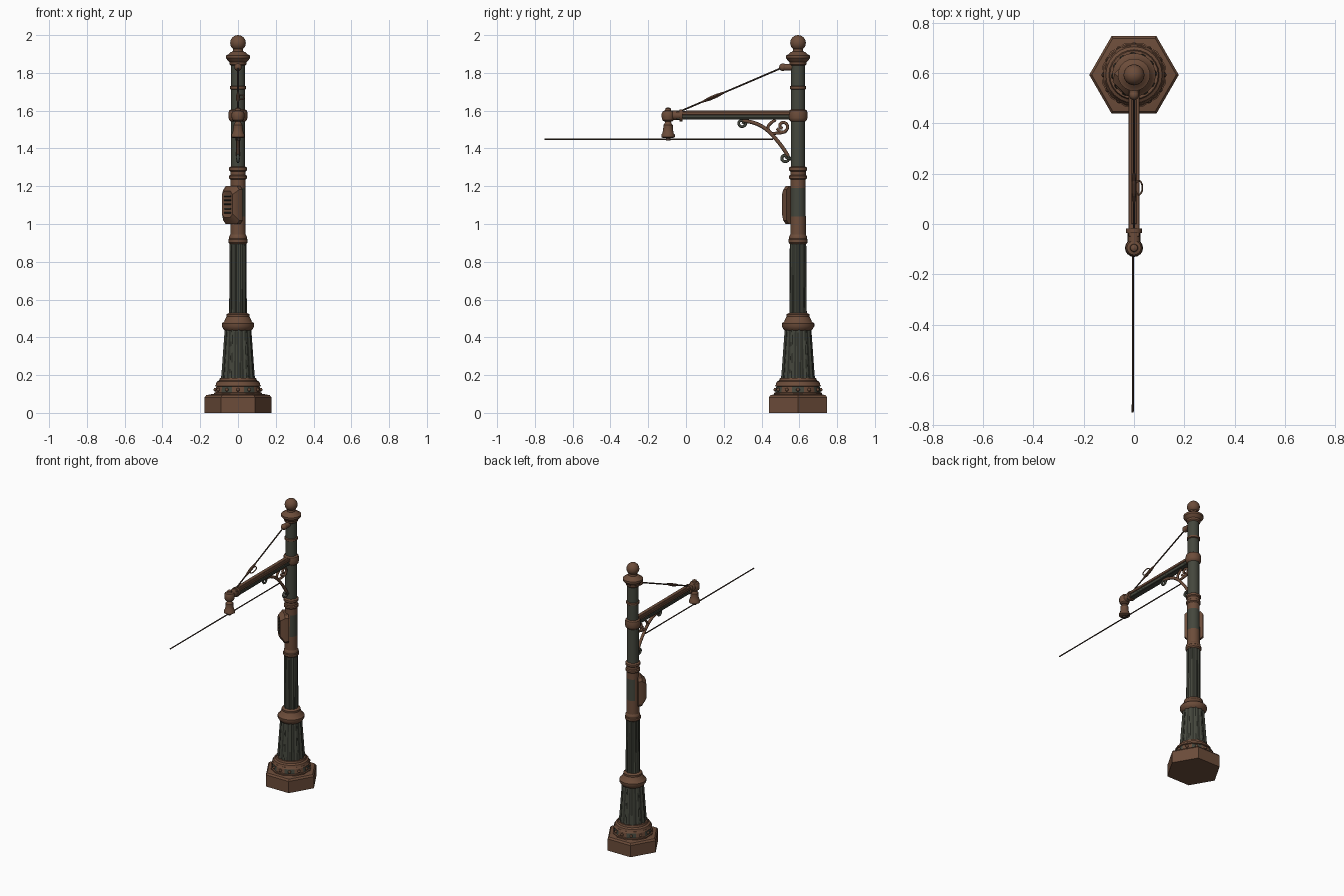
import bpy, bmesh, math
from mathutils import Vector, Matrix

if "Cube" in bpy.data.objects:
    bpy.data.objects.remove(bpy.data.objects["Cube"])

PY = 0.593  # pole axis position along y


def material(name, col):
    m = bpy.data.materials.new(name)
    m.diffuse_color = (*col, 1)
    m.use_nodes = True
    m.node_tree.nodes["Principled BSDF"].inputs["Base Color"].default_value = m.diffuse_color
    return m


RUST, GREEN, DARK, WIRE = 0, 1, 2, 3
MATS = [material("rust_brown", (0.15, 0.073, 0.042)),
        material("weathered_green", (0.058, 0.062, 0.046)),
        material("dark_groove", (0.028, 0.03, 0.023)),
        material("dark_wire", (0.05, 0.03, 0.021))]


def finish(ob, angle=35):
    bpy.ops.object.select_all(action='DESELECT')
    ob.select_set(True)
    bpy.context.view_layer.objects.active = ob
    bpy.ops.object.shade_smooth_by_angle(angle=math.radians(angle))
    return ob


def from_bmesh(name, bm, mat=None):
    bmesh.ops.recalc_face_normals(bm, faces=bm.faces)
    me = bpy.data.meshes.new(name)
    for m in MATS:
        me.materials.append(m)
    if mat is not None:
        for f in bm.faces:
            f.material_index = mat
    bm.to_mesh(me)
    bm.free()
    ob = bpy.data.objects.new(name, me)
    bpy.context.collection.objects.link(ob)
    return finish(ob)


def lathe(name, profile, mat, seg=32, centre=(0, PY), flutes=0, depth=0.07, turn=0.0, rule=None):
    """Revolve (radius, z) pairs about a vertical axis, optionally cutting flutes."""
    bm = bmesh.new()
    if flutes:
        seg = flutes * 4
    rings = []
    for r, z in profile:
        ring = []
        for i in range(seg):
            a = math.tau * i / seg + turn
            k = 1 - depth if flutes and i % 4 > 1 else 1
            ring.append(bm.verts.new((centre[0] + r * k * math.cos(a),
                                      centre[1] + r * k * math.sin(a), z)))
        rings.append(ring)
    for lo, hi in zip(rings, rings[1:]):
        for i in range(seg):
            j = (i + 1) % seg
            f = bm.faces.new((lo[i], lo[j], hi[j], hi[i]))
            f.material_index = DARK if flutes and i % 4 == 2 else mat
            if rule:
                f.material_index = rule(f.calc_center_median(), i)
    for ring in (rings[0], rings[-1]):
        bm.faces.new(ring).material_index = mat
    return from_bmesh(name, bm)


def box(name, lo, hi, mat, bevel=0.003):
    bm = bmesh.new()
    bmesh.ops.create_cube(bm, size=1)
    for v in bm.verts:
        v.co = Vector([(a + b) / 2 + c * (b - a) for a, b, c in zip(lo, hi, v.co)])
    bmesh.ops.bevel(bm, geom=bm.edges[:], offset=bevel, segments=1, affect='EDGES')
    return from_bmesh(name, bm, mat)


def ball(name, pos, r, mat, scale=(1, 1, 1), u=24):
    bm = bmesh.new()
    bmesh.ops.create_uvsphere(bm, u_segments=u, v_segments=u // 2, radius=r)
    bmesh.ops.scale(bm, vec=scale, verts=bm.verts)
    bmesh.ops.translate(bm, vec=pos, verts=bm.verts)
    return from_bmesh(name, bm, mat)


def rod(name, a, b, r1, mat, r2=None, seg=16):
    a, b = Vector(a), Vector(b)
    d = b - a
    bm = bmesh.new()
    m = Matrix.Translation((a + b) / 2) @ d.to_track_quat('Z', 'Y').to_matrix().to_4x4()
    bmesh.ops.create_cone(bm, cap_ends=True, segments=seg, radius1=r1,
                          radius2=r1 if r2 is None else r2, depth=d.length, matrix=m)
    return from_bmesh(name, bm, mat)


def tube(name, pts, r, mat, cyclic=False):
    cu = bpy.data.curves.new(name, 'CURVE')
    cu.dimensions = '3D'
    cu.bevel_depth, cu.bevel_resolution, cu.resolution_u = r, 2, 6
    cu.use_fill_caps = True
    sp = cu.splines.new('BEZIER')
    sp.bezier_points.add(len(pts) - 1)
    for p, co in zip(sp.bezier_points, pts):
        p.co = co
        p.handle_left_type = p.handle_right_type = 'AUTO'
    sp.use_cyclic_u = cyclic
    cu.materials.append(MATS[mat])
    ob = bpy.data.objects.new(name, cu)
    bpy.context.collection.objects.link(ob)
    finish_sel = bpy.context.view_layer.objects
    bpy.ops.object.select_all(action='DESELECT')
    ob.select_set(True)
    finish_sel.active = ob
    bpy.ops.object.convert(target='MESH')
    return finish(bpy.context.view_layer.objects.active, 50)


def spiral(cy, cz, r, start, sweep, n=9):
    """Points of an inward scroll in the x = 0 plane."""
    out = []
    for i in range(n):
        t = i / (n - 1)
        a = math.radians(start + sweep * t)
        k = r * (1 - 0.7 * t)
        out.append((0, cy + k * math.cos(a), cz + k * math.sin(a)))
    return out


# Hexagonal plinth and riveted tier
lathe("plinth", [(0.178, 0), (0.178, 0.082), (0.168, 0.094), (0.135, 0.1)], RUST, seg=6)
lathe("riveted_tier", [(0.131, 0.098), (0.131, 0.106), (0.124, 0.109), (0.119, 0.139), (0.126, 0.142),
                       (0.12, 0.152)], RUST, seg=12, turn=math.pi / 12,
      rule=lambda c, i: GREEN if 0.112 < c.z < 0.136 and i % 2 else RUST)
for i in range(12):
    a = math.tau * i / 12
    ball("rivet", (0.12 * math.cos(a), PY + 0.12 * math.sin(a), 0.123), 0.01, RUST, u=10)
lathe("base_moulding", [(0.118, 0.15), (0.112, 0.165), (0.1, 0.172), (0.096, 0.185)], RUST, seg=24)

# Fluted column and collars
lathe("fluted_pedestal", [(0.09, 0.18), (0.085, 0.24), (0.07, 0.45)], GREEN, flutes=12)
lathe("pedestal_collar", [(0.068, 0.435), (0.076, 0.442), (0.086, 0.458), (0.086, 0.474), (0.074, 0.482),
                          (0.064, 0.505), (0.06, 0.51), (0.06, 0.522), (0.046, 0.53)], RUST)
lathe("fluted_shaft", [(0.047, 0.52), (0.044, 0.905)], GREEN, flutes=10, depth=0.09)
lathe("middle_collar", [(0.044, 0.895), (0.051, 0.903), (0.051, 0.918), (0.047, 0.922), (0.047, 0.934),
                        (0.04, 0.945)], RUST)


def worn(c, i):
    # flaked patch on the right and rear of the middle shaft
    return GREEN if 1.04 < c.z < 1.2 and (c.x > 0.014 or c.y > PY + 0.025) else RUST


lathe("middle_shaft", [(0.041, 0.94), (0.041, 1.04), (0.04, 1.12), (0.04, 1.19), (0.04, 1.26)], RUST, rule=worn)
lathe("upper_collar", [(0.04, 1.235), (0.047, 1.242), (0.047, 1.255), (0.041, 1.26), (0.041, 1.278),
                       (0.048, 1.284), (0.048, 1.298), (0.038, 1.305)], RUST)
lathe("upper_shaft", [(0.038, 1.295), (0.037, 1.85)], GREEN)
lathe("arm_collar", [(0.038, 1.542), (0.047, 1.55), (0.05, 1.562), (0.05, 1.588), (0.047, 1.6),
                     (0.037, 1.607)], RUST)
lathe("thin_ring", [(0.037, 1.712), (0.043, 1.716), (0.043, 1.728), (0.037, 1.732)], RUST)
lathe("capital", [(0.037, 1.838), (0.044, 1.845), (0.046, 1.858), (0.056, 1.868), (0.064, 1.878),
                  (0.064, 1.892), (0.05, 1.898), (0.042, 1.908), (0.028, 1.914), (0.026, 1.935)], RUST)
ball("finial_ball", (0, PY, 1.9585), 0.0415, RUST)

# Chamfered service box on the front left of the pole
bm = bmesh.new()
loops = []
for d, w, z0, z1 in ((0.025, 0.06, 1.0, 1.2), (0.05, 0.06, 1.0, 1.2), (0.08, 0.04, 1.035, 1.175)):
    c = 0.018
    shape = [(-w, z0 + c), (-w + c, z0), (w - c, z0), (w, z0 + c),
             (w, z1 - c), (w - c, z1), (-w + c, z1), (-w, z1 - c)]
    loops.append([bm.verts.new((-(d + s) * 0.7071, PY + (s - d) * 0.7071, z)) for s, z in shape])
for lo, hi in zip(loops, loops[1:]):
    for i in range(8):
        bm.faces.new((lo[i], lo[(i + 1) % 8], hi[(i + 1) % 8], hi[i]))
bm.faces.new(loops[0])
front = bm.faces.new(loops[-1])
bmesh.ops.recalc_face_normals(bm, faces=bm.faces)
rim = bmesh.ops.inset_region(bm, faces=[front], thickness=0.008, depth=-0.004)
from_bmesh("service_box", bm)
for i in range(5):
    z = 1.06 + i * 0.022
    rod("box_slat", (-0.0725, PY - 0.037, z), (-0.037, PY - 0.0725, z), 0.004, DARK, seg=6)

# Horizontal arm: flanged beam
box("arm_top_flange", (-0.022, -0.05, 1.577), (0.022, PY - 0.03, 1.597), RUST)
box("arm_web", (-0.016, -0.05, 1.56), (0.016, PY - 0.03, 1.58), GREEN)
box("arm_bottom_flange", (-0.021, -0.05, 1.552), (0.021, PY - 0.03, 1.564), GREEN)
box("arm_top_rib", (-0.01, 0.0, 1.595), (0.01, PY - 0.04, 1.601), RUST, 0.002)
rod("arm_end_ring", (0, -0.035, 1.575), (0, -0.018, 1.575), 0.032, RUST)
rod("arm_neck", (0, -0.095, 1.575), (0, -0.03, 1.575), 0.025, RUST)

# End fitting and hanging insulator bell
TIP = (0, -0.095)
lathe("end_fitting", [(0.02, 1.542), (0.03, 1.55), (0.034, 1.565), (0.034, 1.585), (0.028, 1.597),
                      (0.016, 1.601), (0.014, 1.612), (0.006, 1.617)], RUST, 16, TIP)
lathe("hanging_bell", [(0.026, 1.455), (0.036, 1.46), (0.036, 1.472), (0.029, 1.482), (0.025, 1.51),
                       (0.025, 1.525), (0.018, 1.532), (0.014, 1.55)], RUST, 16, TIP)
rod("wire_clamp", (0, -0.095, 1.442), (0, -0.095, 1.46), 0.012, WIRE)
rod("contact_wire", (-0.005, -0.75, 1.448), (-0.003, 0.46, 1.448), 0.004, WIRE, seg=8)

# Tie rod with turnbuckle
A, B = Vector((0, -0.03, 1.597)), Vector((0, 0.515, 1.83))
rod("tie_rod", A, B, 0.0045, WIRE, seg=8)
u = (B - A).normalized()
mid = A.lerp(B, 0.32)
for s in (-1, 1):
    rod("turnbuckle_end", mid + u * 0.02 * s, mid + u * 0.07 * s, 0.01, RUST, 0.004, 10)
rod("turnbuckle_body", mid - u * 0.021, mid + u * 0.021, 0.01, RUST, seg=10)
side = Vector((1, 0, 0))
tube("turnbuckle_loop", [mid + side * (0.019 + 0.014 * math.cos(math.tau * k / 8))
                         + u * 0.03 * math.sin(math.tau * k / 8) for k in range(8)], 0.0035, RUST, True)
rod("tie_anchor", (0, 0.515, 1.83), (0, PY - 0.03, 1.83), 0.018, RUST)
ball("tie_anchor_knob", (0, 0.513, 1.83), 0.02, RUST)

# Scrolled bracket beneath the arm
tube("main_brace", [(0, 0.30, 1.548), (0, 0.37, 1.532), (0, 0.43, 1.497), (0, 0.48, 1.445),
                    (0, 0.515, 1.40), (0, 0.54, 1.36)], 0.010, RUST)
tube("outer_scroll", spiral(0.295, 1.535, 0.024, 30, -430), 0.007, GREEN)
tube("lower_scroll", spiral(0.523, 1.35, 0.024, 30, -430), 0.008, GREEN)
tube("inner_scroll", spiral(0.512, 1.517, 0.034, 200, 430), 0.008, RUST)
tube("inner_branch", [(0, 0.45, 1.477), (0, 0.47, 1.48), (0, 0.50, 1.482), (0, 0.53, 1.49)], 0.008, RUST)
tube("upper_branch", [(0, 0.44, 1.485), (0, 0.435, 1.515), (0, 0.45, 1.535), (0, 0.475, 1.552)], 0.008, RUST)
rod("bracket_stud", (0, 0.535, 1.345), (0, PY - 0.03, 1.345), 0.01, GREEN, seg=10)
